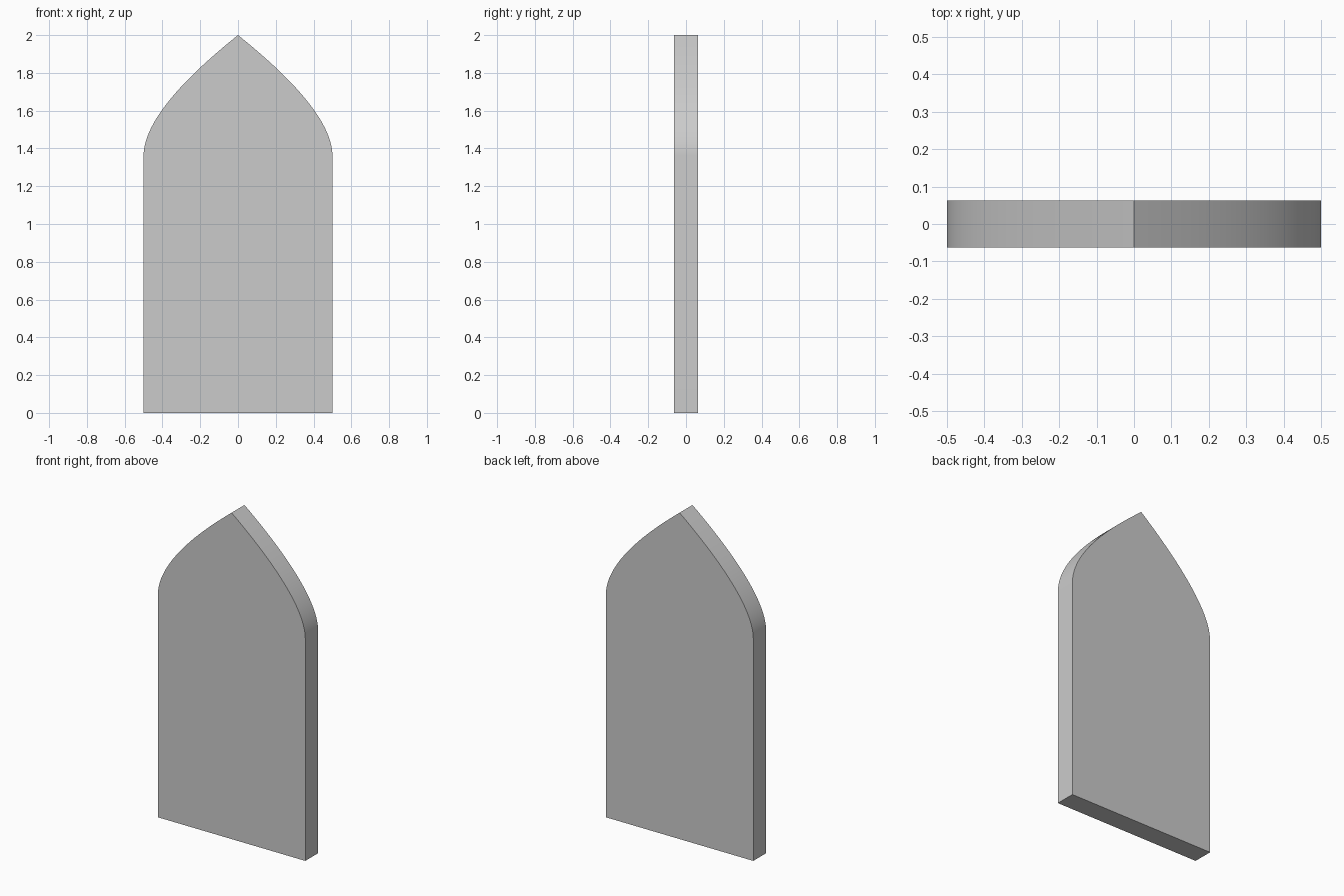
import bpy, bmesh, math

if "Cube" in bpy.data.objects:
    bpy.data.objects.remove(bpy.data.objects["Cube"])

HALF_W, SPRING, TOP, CTRL, DEPTH, STEPS = 0.5, 1.36, 2.0, 1.6, 0.125, 24


def arch_point(t):
    # Quadratic curve from the straight side up to the pointed apex
    x = HALF_W * (1 - t * t)
    z = (1 - t) ** 2 * SPRING + 2 * t * (1 - t) * CTRL + t * t * TOP
    return x, z


# Pointed-arch outline: right side, apex, mirrored left side
right = [(HALF_W, 0.0)] + [arch_point(i / STEPS) for i in range(STEPS)]
outline = right + [(0.0, TOP)] + [(-x, z) for x, z in reversed(right)]

# Front face extruded backwards into a slab
bm = bmesh.new()
face = bm.faces.new([bm.verts.new((x, -DEPTH / 2, z)) for x, z in outline])
slab = bmesh.ops.extrude_face_region(bm, geom=[face])
moved = [v for v in slab["geom"] if isinstance(v, bmesh.types.BMVert)]
bmesh.ops.translate(bm, verts=moved, vec=(0, DEPTH, 0))
if not any(len(f.verts) > 4 and f.calc_center_median().y < 0 for f in bm.faces):
    bm.faces.new([v for v in bm.verts if v not in moved])
bmesh.ops.recalc_face_normals(bm, faces=bm.faces)

mesh = bpy.data.meshes.new("arched_panel")
bm.to_mesh(mesh)
bm.free()
panel = bpy.data.objects.new("arched_panel", mesh)
bpy.context.collection.objects.link(panel)

# Smooth arch, crisp edges
bpy.context.view_layer.objects.active = panel
panel.select_set(True)
bpy.ops.object.shade_smooth_by_angle(angle=math.radians(30))
